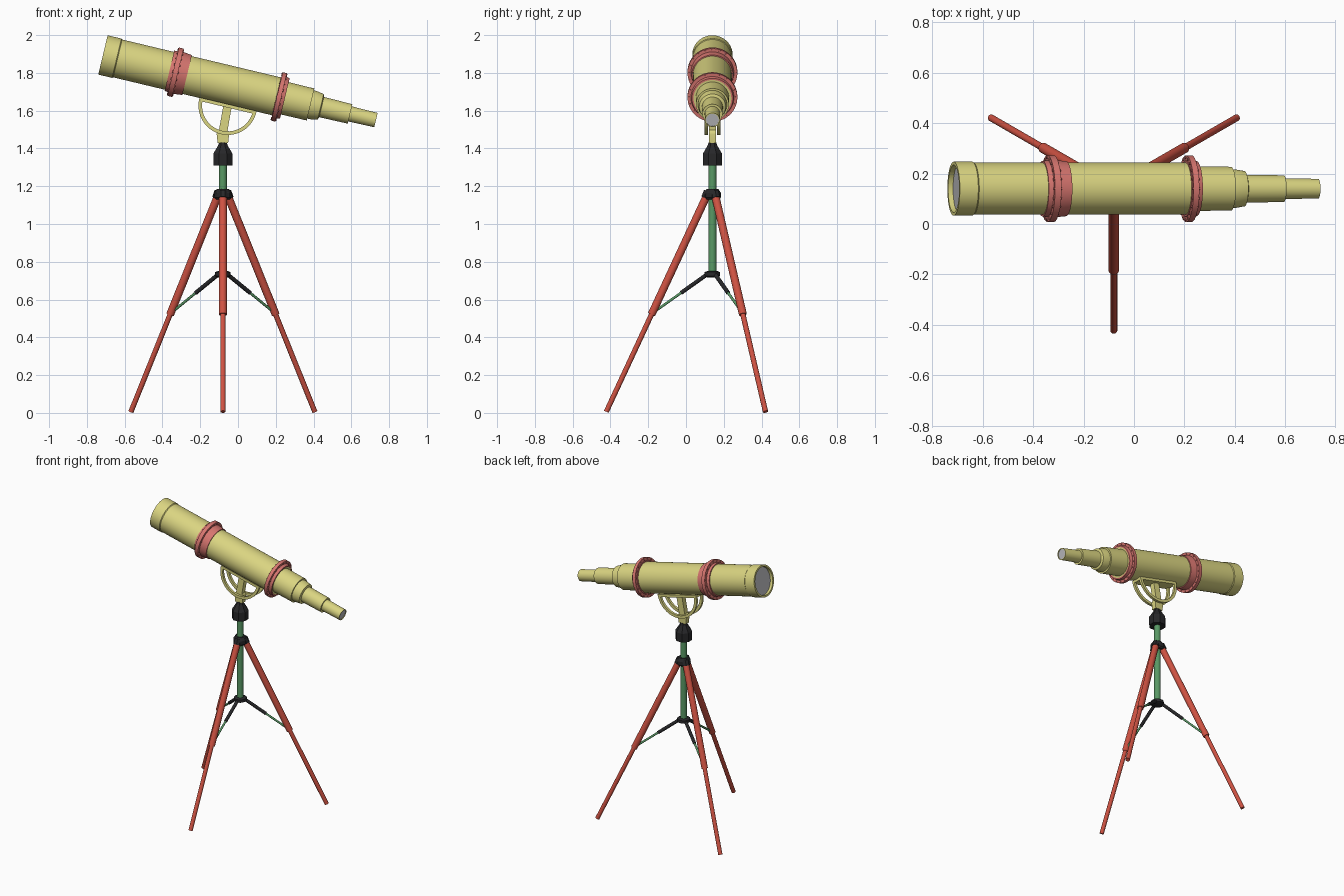
import bpy, bmesh
from math import sin, cos, pi, radians
from mathutils import Matrix, Vector

cube = bpy.data.objects.get("Cube")
if cube:
    bpy.data.objects.remove(cube)


def material(name, rgb):
    m = bpy.data.materials.new(name)
    m.use_nodes = True
    m.diffuse_color = (*rgb, 1)
    m.node_tree.nodes["Principled BSDF"].inputs["Base Color"].default_value = (*rgb, 1)
    return m


BRASS = material("pale_yellow", (0.70, 0.66, 0.22))
PINK = material("dusty_pink", (0.68, 0.18, 0.16))
RED = material("leg_red", (0.62, 0.085, 0.055))
GREEN = material("column_green", (0.10, 0.32, 0.13))
BLACK = material("black", (0.02, 0.02, 0.022))
GLASS = material("lens_grey", (0.5, 0.5, 0.52))


def finish(name, bm, matrix, mat, smooth=True):
    bmesh.ops.recalc_face_normals(bm, faces=bm.faces)
    mesh = bpy.data.meshes.new(name)
    bm.to_mesh(mesh)
    bm.free()
    mesh.materials.append(mat)
    ob = bpy.data.objects.new(name, mesh)
    bpy.context.collection.objects.link(ob)
    ob.matrix_world = matrix
    if smooth:
        bpy.ops.object.select_all(action="DESELECT")
        ob.select_set(True)
        bpy.context.view_layer.objects.active = ob
        bpy.ops.object.shade_smooth_by_angle(angle=radians(35))
    return ob


def lathe(name, profile, matrix, mat, sides=48, caps=True, smooth=True):
    """Revolve (height, radius) points about local z."""
    bm = bmesh.new()
    rings = []
    for h, r in profile:
        angles = [2 * pi * (i + 0.5) / sides for i in range(sides)]
        rings.append([bm.verts.new((r * cos(a), r * sin(a), h)) for a in angles])
    for a, b in zip(rings, rings[1:]):
        for i in range(sides):
            j = (i + 1) % sides
            bm.faces.new((a[i], a[j], b[j], b[i]))
    if caps:
        bm.faces.new(rings[0])
        bm.faces.new(rings[-1])
    return finish(name, bm, matrix, mat, smooth)


def rod(name, a, b, r, mat, sides=16):
    d = b - a
    m = Matrix.Translation(a) @ d.to_track_quat("Z", "Y").to_matrix().to_4x4()
    return lathe(name, [(0, r), (d.length, r)], m, mat, sides)


def plate(name, outline, y, thick, matrix, mat):
    """Extrude an xz outline along y."""
    bm = bmesh.new()
    face = bm.faces.new([bm.verts.new((x, y - thick / 2, z)) for x, z in outline])
    ext = bmesh.ops.extrude_face_region(bm, geom=[face])
    verts = [v for v in ext["geom"] if isinstance(v, bmesh.types.BMVert)]
    bmesh.ops.translate(bm, verts=verts, vec=(0, thick, 0))
    return finish(name, bm, matrix, mat)


# Frames: optical tube tilted downwards to the eyepiece, tripod upright
TILT = radians(13.42)
tube_frame = Matrix.Translation((-0.715, 0.14, 1.895)) @ Matrix.Rotation(TILT, 4, "Y")
tube_axis = tube_frame @ Matrix.Rotation(pi / 2, 4, "Y")
stand = Matrix.Translation((-0.08, 0.14, 0))

# Optical tube: hood, main barrel and stepped draw tubes
lathe("optical_tube", [
    (0.025, 0.094), (0, 0.094), (0, 0.107), (0.075, 0.107), (0.08, 0.103),
    (0.985, 0.103), (0.985, 0.088), (1.13, 0.087), (1.13, 0.077), (1.15, 0.076),
    (1.185, 0.070), (1.19, 0.055), (1.345, 0.053), (1.345, 0.041),
    (1.486, 0.039), (1.486, 0.034), (1.48, 0.034)], tube_axis, BRASS, 64, caps=False)
lathe("objective_lens", [(0.02, 0.095), (0.026, 0.095)], tube_axis, GLASS)
lathe("eyepiece_lens", [(1.476, 0.035), (1.482, 0.035)], tube_axis, GLASS)

# Clamp rings with bolted flanges
for tag, start, f0, f1, end in (("front", 0.362, 0.382, 0.408, 0.458),
                                ("rear", 0.945, 0.947, 0.970, 0.990)):
    lathe(tag + "_clamp_ring", [
        (start, 0.10), (start, 0.110), (f0, 0.112), (f0, 0.132), (f1, 0.132),
        (f1, 0.114), (end, 0.109), (end, 0.10)], tube_axis, PINK, 64, caps=False)
    for i in range(20):
        spot = Matrix.Rotation(2 * pi * i / 20, 4, "Z") @ Matrix.Translation((0.123, 0, 0))
        lathe(tag + "_clamp_bolt", [(f0 - 0.004, 0.005), (f1 + 0.004, 0.005)],
              tube_axis @ spot, PINK, 8)

# Cradle: saddle plate, twin half-round arcs and the swivel post
cradle = tube_frame @ Matrix.Translation((0.705, 0, -0.108))
steps = [pi + pi * i / 32 for i in range(33)]
arc = [(0.155 * cos(a), 0.155 * sin(a)) for a in steps]
arc += [(0.136 * cos(a), 0.136 * sin(a)) for a in reversed(steps)]
for tag, y in (("front", -0.033), ("back", 0.033)):
    plate(tag + "_cradle_arc", arc, y, 0.017, cradle, BRASS)
plate("saddle_plate", [(-0.155, -0.01), (0.155, -0.01), (0.155, 0.008), (-0.155, 0.008)],
      0, 0.083, cradle, BRASS)
plate("swivel_post", [(0.005, 1.64), (0.05, 1.64), (0.022, 1.48), (-0.024, 1.48)],
      0, 0.036, stand, BRASS)
neck = [(0.033 * cos(a), 1.475 + 0.033 * sin(a)) for a in [pi * i / 16 for i in range(17)]]
plate("swivel_neck", neck + [(-0.028, 1.43), (0.028, 1.43)], 0, 0.036, stand, BRASS)

# Tripod head and column
lathe("tripod_head", [(1.31, 0.055), (1.372, 0.055), (1.415, 0.028), (1.432, 0.022)],
      stand, BLACK, 8, smooth=False)
lathe("centre_column", [(0.73, 0.021), (1.32, 0.021)], stand, GREEN, 24)
lathe("leg_collar", [(1.13, 0.038), (1.14, 0.046), (1.165, 0.046), (1.185, 0.033)],
      stand, BLACK, 12, smooth=False)
lathe("spreader_hub", [(0.718, 0.028), (0.725, 0.042), (0.745, 0.042), (0.75, 0.03)],
      stand, BLACK, 16)

# Three telescopic legs with spreader struts
for tag, angle in (("front", -90), ("back_left", 30), ("back_right", 150)):
    a = radians(angle)

    def at(radius, z):
        return Vector((-0.08 + radius * cos(a), 0.14 + radius * sin(a), z))

    top, foot = at(0.03, 1.15), at(0.562, 0.006)
    knee = top.lerp(foot, 0.55)
    rod(tag + "_upper_leg", top, knee, 0.021, RED)
    rod(tag + "_lower_leg", knee.lerp(top, 0.05), foot, 0.014, RED)
    rod(tag + "_leg_hinge", at(0.022, 1.172), top.lerp(foot, 0.012), 0.026, BLACK, 8)
    inner, outer = at(0.03, 0.732), at(0.315, 0.53)
    middle = inner.lerp(outer, 0.48)
    rod(tag + "_strut_sleeve", inner, middle, 0.011, BLACK, 12)
    rod(tag + "_strut_rod", middle, outer, 0.007, GREEN, 12)
